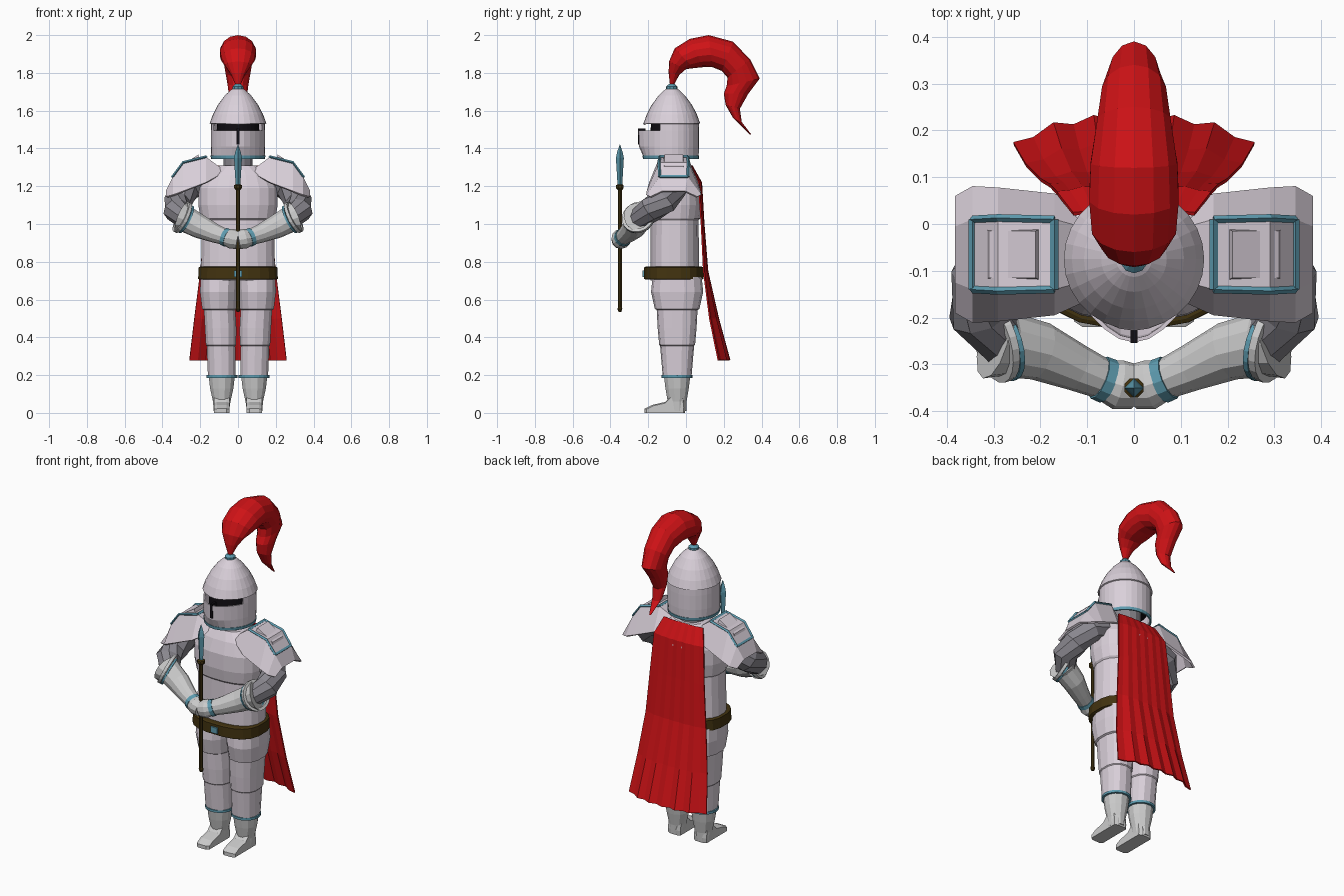
import bpy, bmesh
from math import sin, cos, pi
from mathutils import Vector

if "Cube" in bpy.data.objects:
    bpy.data.objects.remove(bpy.data.objects["Cube"])


def mat(name, c):
    m = bpy.data.materials.new(name)
    m.diffuse_color = (*c, 1)
    m.use_nodes = True
    m.node_tree.nodes["Principled BSDF"].inputs["Base Color"].default_value = m.diffuse_color
    return m


STEEL = mat("pale_steel", (.70, .63, .70))
GREY = mat("grey_steel", (.58, .60, .60))
MAIL = mat("dark_mail", (.25, .24, .27))
BLUE = mat("blue_trim", (.11, .33, .43))
RED = mat("red_cloth", (.62, .006, .008))
BROWN = mat("brown_leather", (.055, .033, .005))
BLACK = mat("dark_inside", (.005, .004, .006))


def loft(name, rings, m, closed=True, cap=True, mirror=False, thick=0, skip=None):
    """Skin a list of equal-length point rings into one object."""
    bm = bmesh.new()
    vs = [[bm.verts.new(p) for p in r] for r in rings]
    n = len(rings[0])
    for i in range(len(vs) - 1):
        for j in range(n if closed else n - 1):
            k = (j + 1) % n
            f = (vs[i][j], vs[i][k], vs[i + 1][k], vs[i + 1][j])
            if skip and skip(i, sum((v.co for v in f), Vector()) / 4):
                continue
            bm.faces.new(f)
    if cap:
        bm.faces.new(vs[0])
        bm.faces.new(vs[-1])
    bmesh.ops.recalc_face_normals(bm, faces=bm.faces)
    me = bpy.data.meshes.new(name)
    bm.to_mesh(me)
    bm.free()
    me.materials.append(m)
    ob = bpy.data.objects.new(name, me)
    bpy.context.collection.objects.link(ob)
    if thick:
        s = ob.modifiers.new("thickness", 'SOLIDIFY')
        s.thickness = thick
    if mirror:
        ob.modifiers.new("mirror", 'MIRROR')
    return ob


def oval(cx, cy, z, rx, ry, n=16, p=1.0):
    """Horizontal ring; p below 1 makes it boxier."""
    out = []
    for i in range(n):
        c, s = cos(2 * pi * (i + .5) / n), sin(2 * pi * (i + .5) / n)
        out.append((cx + rx * abs(c) ** p * (1 if c > 0 else -1),
                    cy + ry * abs(s) ** p * (1 if s > 0 else -1), z))
    return out


def tube(name, pts, m, n=10, **kw):
    """Round tube through (x, y, z, radius) points."""
    P = [Vector(q[:3]) for q in pts]
    rings = []
    for i, q in enumerate(pts):
        t = (P[min(i + 1, len(P) - 1)] - P[max(i - 1, 0)]).normalized()
        a = t.cross(Vector((0, 0, 1) if abs(t.z) < .9 else (0, 1, 0))).normalized()
        b = t.cross(a)
        rings.append([P[i] + q[3] * (a * cos(2 * pi * j / n) + b * sin(2 * pi * j / n)) for j in range(n)])
    return loft(name, rings, m, **kw)


def hoop(name, centre, axis, r, thick, m, n=20):
    """Mirrored trim ring around an axis."""
    q = Vector(axis).normalized().to_track_quat('Z', 'Y')
    rings = []
    for i in range(n + 1):
        a = 2 * pi * i / n
        rings.append([Vector(centre) + q @ Vector(((r + thick * cos(b)) * cos(a), (r + thick * cos(b)) * sin(a), thick * sin(b)))
                      for b in (pi / 4, 3 * pi / 4, 5 * pi / 4, 7 * pi / 4)])
    return loft(name, rings, m, cap=False, mirror=True)


# helmet: round shell with a beaked visor and an open eye slit
def helm(z, r, beak=0):
    return [(r * sin(2 * pi * i / 28), -.075 - r * cos(2 * pi * i / 28)
             - beak * max(0, cos(2 * pi * i / 28)) ** 5, z) for i in range(28)]


shell = [(1.36, .142, .01), (1.41, .144, .03), (1.495, .144, .034), (1.53, .143, .01), (1.533, .15, 0),
         (1.58, .133, 0), (1.63, .107, 0), (1.68, .07, 0), (1.71, .038, 0), (1.722, .018, 0)]
loft("helmet", [helm(*s) for s in shell], STEEL, cap=False, thick=.008,
     skip=lambda i, c: i == 2 and c.y < -.13 and abs(c.x) < .125)
loft("helmet_rim", [helm(z, r, .01) for z, r in ((1.345, .135), (1.345, .143), (1.362, .145), (1.362, .135))],
     BLUE, cap=False)
loft("helmet_inside", [helm(1.40, .12), helm(1.6, .105)], BLACK)
loft("visor_slot", [[(x, y, z) for x, y in ((-.007, -.24), (.007, -.24), (.007, -.2), (-.007, -.2))]
                    for z in (1.42, 1.505)], BLACK).location.y = -.0145
loft("helmet_finial", [oval(0, -.075, z, r, r, 10) for z, r in ((1.712, .03), (1.727, .03), (1.74, .016))], BLUE)

# plume: outer edge, inner edge and half width at each section
plume = [(-.085, 1.735, -.065, 1.735, .012), (-.092, 1.80, -.035, 1.79, .04), (-.09, 1.86, 0, 1.82, .07),
         (-.06, 1.93, .04, 1.825, .092), (.02, 1.98, .09, 1.83, .098), (.12, 2.0, .14, 1.83, .095),
         (.25, 1.965, .19, 1.81, .08), (.34, 1.87, .22, 1.775, .07), (.39, 1.77, .215, 1.73, .058),
         (.33, 1.69, .2, 1.69, .05), (.285, 1.61, .21, 1.63, .04), (.295, 1.54, .25, 1.56, .03),
         (.345, 1.475, .337, 1.475, .006)]
loft("plume", [[(w * sin(a), (oy + iy) / 2 + (oy - iy) / 2 * cos(a), (oz + iz) / 2 + (oz - iz) / 2 * cos(a))
                for a in [2 * pi * k / 14 for k in range(14)]] for oy, oz, iy, iz, w in plume], RED)

# torso with breastplate step, neck, belt and buckle
torso = [(.70, .197, .13), (.78, .197, .13), (1.02, .192, .128), (1.03, .20, .138), (1.10, .212, .148),
         (1.19, .212, .145), (1.26, .18, .12), (1.31, .10, .09)]
loft("torso", [oval(0, -.06, z, rx, ry, 20, .8) for z, rx, ry in torso], STEEL)
loft("neck", [oval(0, -.065, z, .08, .08, 14) for z in (1.28, 1.42)], MAIL)
loft("belt", [oval(0, -.065, z, rx, ry, 20, .75) for z, rx, ry in
              ((.705, .203, .15), (.71, .213, .158), (.77, .21, .158), (.775, .2, .15))], BROWN)
loft("buckle", [[(sx * .022, y, z) for sx, z in ((-1, .72), (1, .72), (1, .755), (-1, .755))]
                for y in (-.2, -.231)], BLUE)

# armoured legs with plate steps, shins, feet
leg = [(.72, .1, .1, .13), (.64, .102, .101, .138), (.55, .1, .092, .118), (.545, .097, .085, .108),
       (.45, .092, .085, .103), (.36, .09, .082, .095), (.355, .09, .077, .09), (.2, .086, .075, .077)]
loft("leg", [oval(x, -.047, z, rx, ry, 14, .85) for z, x, rx, ry in leg], STEEL, mirror=True)
shin = [(.2, .086, .072, .073), (.13, .086, .064, .064), (.06, .086, .048, .052), (.01, .088, .042, .05)]
loft("shin", [oval(x, -.047, z, rx, ry, 12) for z, x, rx, ry in shin], GREY, mirror=True)
foot = [(-.22, 0), (-.22, .022), (-.18, .042), (-.11, .058), (-.07, .1), (-.01, .1), (-.002, .03), (-.005, 0)]
loft("foot", [[(x, -.1 + (y + .1) * s, z * s) for y, z in foot]
              for x, s in ((.045, .9), (.06, 1), (.11, 1), (.128, .9))], GREY, mirror=True)
hoop("leg_trim", (.086, -.047, .193), (0, 0, 1), .075, .01, BLUE)

# shoulder plates: arched sections (x, top z, low z, half top, half low)
S = [(.08, 1.29, 1.27, .05, .09), (.17, 1.355, 1.22, .075, .13), (.29, 1.325, 1.175, .078, .143),
     (.345, 1.25, 1.155, .075, .146), (.382, 1.175, 1.145, .06, .125)]
CY = -.065
loft("shoulder_plate", [[(x, CY - yl, zl), (x, CY - yt, zt), (x, CY + yt, zt), (x, CY + yl, zl)]
                        for x, zt, zl, yt, yl in S], STEEL, closed=False, cap=False, mirror=True, thick=.012)
loft("shoulder_pad", [[(x, CY + y * h, z + d) for x, z, y in ((.2 + e, 1.345, -1), (.32 - e, 1.283, -1),
                                                            (.32 - e, 1.283, 1), (.2 + e, 1.345, 1))]
                      for h, d, e in ((.055, -.01, 0), (.05, .022, .01))], STEEL, mirror=True)
for side in (-1, 1):
    tube("shoulder_edge_trim", [(s[0], CY + side * s[3], s[1], .008) for s in S[1:4]], BLUE, 4, mirror=True)
for s in (S[1], S[3]):
    tube("shoulder_cross_trim", [(s[0], CY + k * s[3], s[1], .009) for k in (-1, 1)], BLUE, 4, mirror=True)

# arms bent forward, flared gauntlets meeting at the spear
tube("arm", [(.18, -.05, 1.23, .07), (.26, -.06, 1.2, .075), (.32, -.12, 1.12, .075), (.328, -.19, 1.075, .07),
             (.27, -.26, 1.02, .055)], MAIL, 9, mirror=True)
tube("gauntlet", [(.3, -.25, 1.035, .083), (.275, -.257, 1.025, .07), (.2, -.272, .985, .063), (.12, -.308, .95, .05),
                  (.065, -.332, .93, .043), (.035, -.343, .922, .053), (0, -.347, .915, .048)],
     GREY, 12, mirror=True)
AX = (.1, -.03, .05)
hoop("cuff", (.295, -.252, 1.035), AX, .08, .012, GREY)
hoop("cuff_trim", (.278, -.257, 1.026), AX, .075, .008, BLUE)
tube("wrist_trim", [(.075, -.328, .934, .048), (.055, -.336, .926, .049)], BLUE, 12, mirror=True)

# spear: shaft, socket, blade
SY = -.35
loft("spear_shaft", [oval(0, SY, z, r, r, 8) for z, r in ((.535, .008), (.55, .014), (.56, .011), (1.19, .011))], BROWN)
loft("spear_socket", [oval(0, SY, z, r, r, 8) for z, r in ((1.18, .013), (1.19, .022), (1.205, .022), (1.21, .014))], BROWN)
loft("spear_blade", [[(r, SY, z), (0, SY + r, z), (-r, SY, z), (0, SY - r, z)]
                     for z, r in ((1.2, .012), (1.35, .021), (1.38, .015), (1.42, .001))], BLUE)

# cape: rows of (z, half width, y, edge curl)
rows = [(1.31, .13, .035, .01), (1.22, .165, .085, .015), (1.0, .18, .098, .012), (.75, .2, .118, .02),
        (.5, .232, .175, .045), (.28, .258, .235, .06)]
U = [i / 6 - 1 for i in range(13)]
loft("cape", [[(u * w, y - c * abs(u) ** 3 - c * .12 * (1 - cos(6 * pi * u)), z) for u in U] for z, w, y, c in rows],
     RED, closed=False, cap=False, thick=.008)
